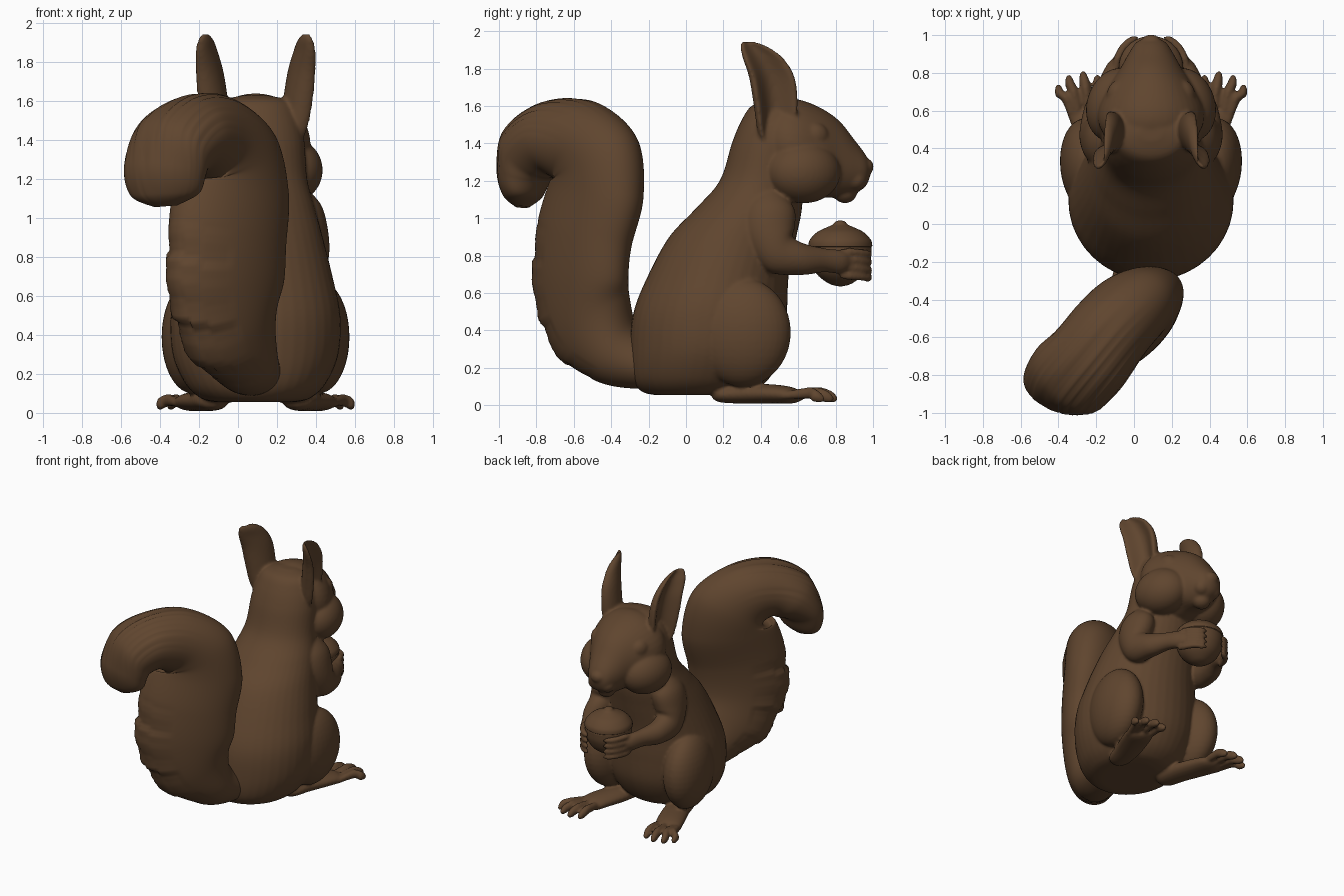
import bpy, bmesh, math, random
from mathutils import Vector, Matrix

if "Cube" in bpy.data.objects:
    bpy.data.objects.remove(bpy.data.objects["Cube"])

random.seed(4)
CX = 0.09  # symmetry plane of the animal (the tail swings off to -x)

fur = bpy.data.materials.new("brown")
fur.diffuse_color = (0.116, 0.060, 0.028, 1)
fur.use_nodes = True
fur.node_tree.nodes["Principled BSDF"].inputs["Base Color"].default_value = fur.diffuse_color


def finish(name, bm):
    bmesh.ops.recalc_face_normals(bm, faces=bm.faces)
    for f in bm.faces:
        f.smooth = True
    me = bpy.data.meshes.new(name)
    bm.to_mesh(me)
    bm.free()
    me.materials.append(fur)
    ob = bpy.data.objects.new(name, me)
    bpy.context.collection.objects.link(ob)
    return ob


def ellipsoid(name, c, r, rot=0.0):
    bm = bmesh.new()
    m = Matrix.Translation(c) @ Matrix.Rotation(rot, 4, 'Z') @ Matrix.Diagonal((*r, 1))
    bmesh.ops.create_uvsphere(bm, u_segments=36, v_segments=20, radius=1, matrix=m)
    return finish(name, bm)


def spline(rows, steps):
    """Catmull-Rom through rows of (centre, u, v)."""
    out, n = [], len(rows)
    for i in range(n - 1):
        p = [rows[max(0, min(n - 1, i + k))] for k in (-1, 0, 1, 2)]
        for s in range(steps + (i == n - 2)):
            t = s / steps
            out.append([0.5 * (2 * b + (c - a) * t + (2 * a - 5 * b + 4 * c - d) * t * t
                               + (3 * b - a - 3 * c + d) * t ** 3)
                        for a, b, c, d in zip(*p)])
    return out


def loft(name, rows, steps=6, seg=40, shape=None):
    """Skin of elliptical rings; shape() may bend each ring's outline."""
    bm, rings = bmesh.new(), []
    pts = spline(rows, steps)
    for k, (c, u, v) in enumerate(pts):
        ring = []
        for j in range(seg):
            a = 2 * math.pi * j / seg
            x, y = math.cos(a), math.sin(a)
            if shape:
                x, y = shape(x, y, k / (len(pts) - 1), k, j)
            ring.append(bm.verts.new(c + u * x + v * y))
        rings.append(ring)
    for r0, r1 in zip(rings, rings[1:]):
        for j in range(seg):
            i = (j + 1) % seg
            bm.faces.new((r0[j], r0[i], r1[i], r1[j]))
    bm.faces.new(rings[0])
    bm.faces.new(rings[-1])
    return finish(name, bm)


def stack(rows):
    """Horizontal rings: z, centre y, half depth, half width."""
    return [(Vector((CX, cy, z)), Vector((rx, 0, 0)), Vector((0, ry, 0))) for z, cy, ry, rx in rows]


def tube(rows):
    """Rings along a path: x, y, z, half width, half height, heading of the width axis."""
    P = [Vector(r[:3]) for r in rows]
    out = []
    for i, r in enumerate(rows):
        t = (P[min(i + 1, len(P) - 1)] - P[max(i - 1, 0)]).normalized()
        a = math.radians(r[5]) if len(r) > 5 else 0
        s = Vector((math.cos(a), math.sin(a), 0))
        s = (s - t * s.dot(t)).normalized()
        out.append((P[i], s * r[3], t.cross(s) * r[4]))
    return out


def sided(rows, s):
    return [(CX + s * r[0], *r[1:]) for r in rows]


def cupped(x, y, *_):
    return (x if x < 0 else x - 1.5 * x ** 3), y


# Torso and neck
skin = [loft("torso", stack([
    (.055, .05, .22, .20), (.075, .06, .30, .28), (.15, .08, .37, .36), (.3, .11, .41, .425),
    (.5, .13, .41, .435), (.7, .175, .375, .395), (.9, .25, .34, .345), (1.05, .335, .285, .305),
    (1.2, .40, .22, .265), (1.4, .445, .2, .25), (1.52, .465, .17, .22), (1.6, .47, .12, .17),
    (1.63, .48, .04, .06)]))]

# Head, skinned from the back of the skull to the nose
head = [(.34, 1.42, .05, .05), (.4, 1.41, .16, .18), (.5, 1.39, .24, .265), (.6, 1.365, .27, .28),
        (.72, 1.35, .24, .23), (.82, 1.315, .205, .165), (.9, 1.275, .145, .12),
        (.96, 1.255, .085, .08), (.985, 1.255, .03, .03)]
skin += [loft("head", [(Vector((CX, y, z)), Vector((rx, 0, 0)), Vector((0, 0, rz)))
                       for y, z, rz, rx in head]),
         ellipsoid("nose", (CX, .97, 1.275), (.048, .033, .042)),
         ellipsoid("chin", (CX, .85, 1.14), (.065, .065, .06))]

for s, side in ((-1, "left"), (1, "right")):
    # Face
    skin += [ellipsoid(side + "_cheek", (CX + s * .185, .63, 1.245), (.155, .2, .165), s * .3),
             ellipsoid(side + "_eye", (CX + s * .178, .69, 1.44), (.055, .075, .07), s * .3),
             ellipsoid(side + "_muzzle", (CX + s * .045, .905, 1.21), (.062, .062, .062))]

    # Ear with a hollow facing out and forward
    ear, q = [], math.radians(18)
    for z, dx, cy, ry, rx in [
            (1.38, .2, .48, .05, .04), (1.45, .215, .48, .095, .08), (1.6, .235, .48, .12, .09),
            (1.75, .25, .46, .126, .08), (1.85, .26, .415, .114, .06),
            (1.91, .262, .37, .082, .042), (1.944, .262, .335, .04, .018)]:
        ear.append((Vector((CX + s * dx, cy, z)),
                    Vector((s * rx * math.cos(q), rx * math.sin(q), 0)),
                    Vector((-s * ry * math.sin(q), ry * math.cos(q), 0))))
    skin.append(loft(side + "_ear", ear, shape=cupped))

    # Arm, bent at the elbow and reaching to the nut
    skin.append(loft(side + "_arm", tube(sided([
        (.2, .43, 1.16, .04, .06), (.24, .44, 1.04, .1, .14), (.275, .45, .91, .1, .135),
        (.285, .5, .81, .092, .115), (.27, .62, .78, .078, .085), (.225, .74, .775, .056, .064),
        (.19, .83, .765, .045, .062), (.172, .88, .76, .02, .03)], s)), seg=28))
    for k in range(4):
        z = .82 - .043 * k
        skin.append(loft(side + "_finger", tube(sided([
            (.185, .82, z, .012, .012), (.178, .87, z, .022, .021), (.145, .935, z - .005, .022, .02),
            (.095, .978, z - .012, .02, .019), (.065, .988, z - .015, .006, .006)], s)),
            steps=5, seg=14))

    # Hind leg and splayed foot
    skin.append(ellipsoid(side + "_thigh", (CX + s * .325, .30, .39), (.155, .262, .29), -s * .12))
    skin.append(loft(side + "_foot", tube(sided([
        (.21, .14, .055, .02, .02), (.215, .19, .056, .075, .042), (.245, .33, .062, .092, .053),
        (.30, .48, .06, .1, .05), (.335, .57, .052, .092, .042), (.355, .61, .045, .05, .02)], s)),
        seg=28))
    for x0, x1, y1 in ((.265, .285, .785), (.325, .36, .805), (.375, .435, .785), (.4, .49, .735)):
        xm, ym = (x0 + x1) / 2, (y1 + .58) / 2
        skin.append(loft(side + "_toe", tube(sided([
            (x0, .52, .05, .02, .02), (xm, ym, .065, .027, .032),
            (x1 - .006, y1 - .045, .05, .026, .033),
            (x1, y1 - .01, .032, .018, .022), (x1, y1 + .003, .024, .006, .006)], s)),
            steps=5, seg=14))

# Fuse the parts above into one softly blended skin
bm = bmesh.new()
for part in skin:
    bm.from_mesh(part.data)
    bpy.data.objects.remove(part)
body = finish("body", bm)
remesh = body.modifiers.new("fuse", 'REMESH')
remesh.mode, remesh.voxel_size, remesh.use_smooth_shade = 'VOXEL', .0105, True
blend = body.modifiers.new("blend", 'SMOOTH')
blend.factor, blend.iterations = .5, 5
fused = bpy.data.meshes.new_from_object(body.evaluated_get(bpy.context.evaluated_depsgraph_get()))
body.modifiers.clear()
body.data = fused
fused.materials.clear()
fused.materials.append(fur)

# Tail with a ragged fringe low at the back and combed grooves over the curl
TAIL = [(.08, -.12, .21, .15, .1, -15), (.06, -.24, .22, .16, .135, -35), (.03, -.38, .28, .175, .185, -45),
        (-.04, -.51, .43, .185, .295, -50), (-.065, -.565, .65, .185, .35, -53),
        (-.055, -.545, .9, .19, .35, -54), (-.035, -.48, 1.15, .2, .335, -54),
        (-.055, -.485, 1.3, .21, .3, -52), (-.13, -.57, 1.4, .22, .24, -48),
        (-.235, -.71, 1.425, .23, .205, -42), (-.335, -.81, 1.36, .235, .19, -32),
        (-.375, -.865, 1.24, .22, .14, -20), (-.375, -.875, 1.12, .18, .1, -15),
        (-.37, -.875, 1.06, .06, .035, -15)]
cuts = [random.random() for _ in range(400)]
combs = [random.random() for _ in range(100)]


def tail_fur(x, y, t, k, j):
    f = 1.0
    if y < -.3 and .14 < t < .4:
        fade = math.sin(math.pi * (t - .14) / .26)
        f -= .13 * fade * -y * cuts[(k + int(3 * x)) // 2] ** 3
    if y > 0 and t > .56:
        fade = min(1, (t - .56) * 5) * min(1, (1 - t) * 6)
        f -= .09 * fade * y * combs[j] ** 3 * (.5 + .5 * math.sin(18 * t + 9 * combs[j]))
    return x * f, y * f


loft("tail", tube(TAIL), steps=14, seg=96, shape=tail_fur)

# Nut held between the paws
loft("nut", stack([(z, .825, r, r) for z, r in [
    (.635, .005), (.65, .06), (.7, .125), (.77, .16), (.83, .167), (.845, .166), (.853, .171),
    (.885, .163), (.925, .125), (.95, .075), (.965, .042), (.982, .025), (.988, .004)]]))
